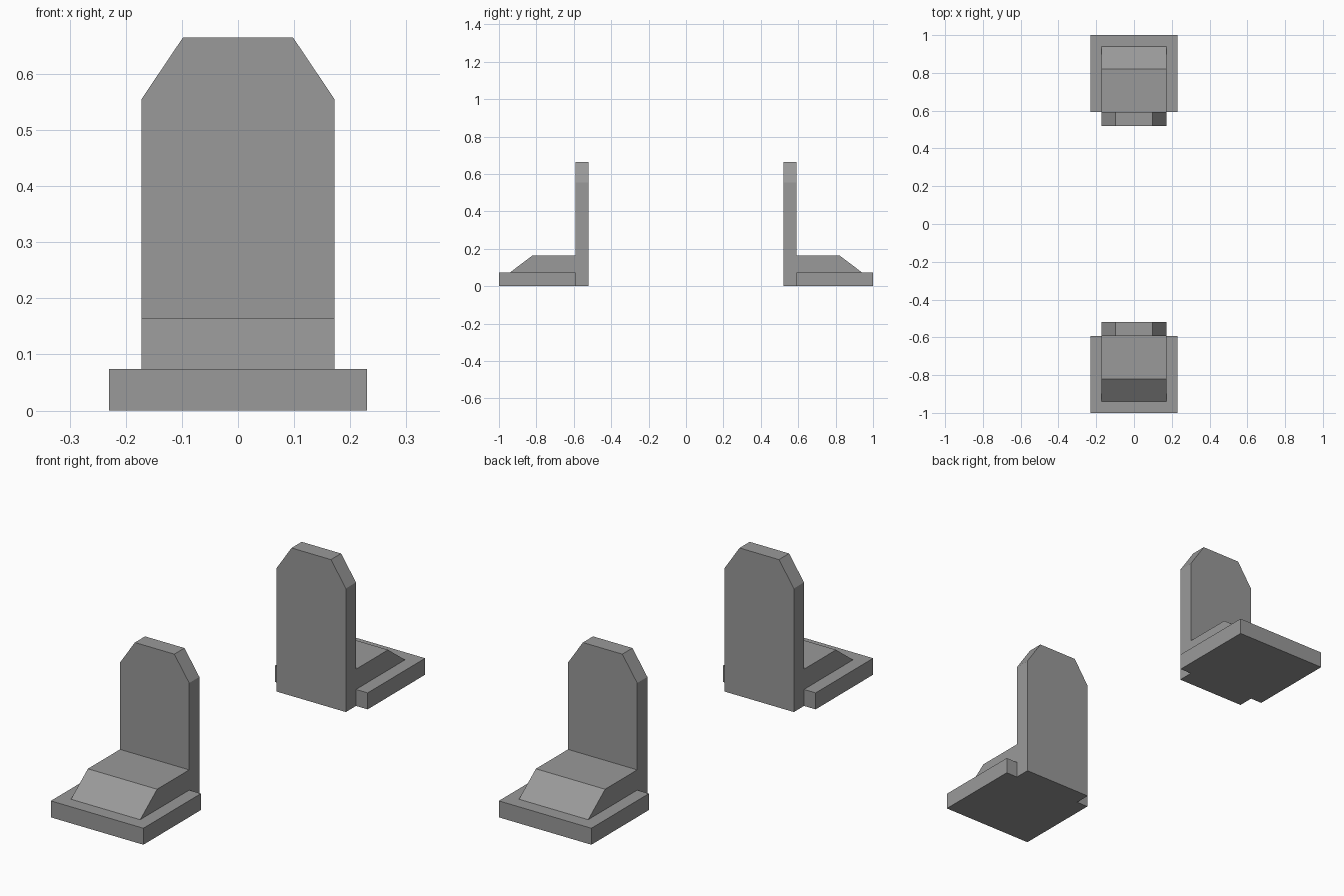
import bpy, bmesh
from mathutils import Vector

if "Cube" in bpy.data.objects:
    bpy.data.objects.remove(bpy.data.objects["Cube"])

# Dark grey finish shared by all parts
dark_grey = bpy.data.materials.new("dark_grey")
dark_grey.diffuse_color = (0.32, 0.32, 0.32, 1)
dark_grey.use_nodes = True
dark_grey.node_tree.nodes["Principled BSDF"].inputs["Base Color"].default_value = dark_grey.diffuse_color


def extrude_profile(name, profile, half_width, side, cuts=()):
    """Extrude a (y, z) profile along x; side mirrors it in y; cuts trim by planes."""
    bm = bmesh.new()
    verts = [bm.verts.new((-half_width, y * side, z)) for y, z in profile]
    face = bm.faces.new(verts)
    ext = bmesh.ops.extrude_face_region(bm, geom=[face])
    moved = [g for g in ext["geom"] if isinstance(g, bmesh.types.BMVert)]
    bmesh.ops.translate(bm, verts=moved, vec=(2 * half_width, 0, 0))
    for co, normal in cuts:
        bmesh.ops.bisect_plane(bm, geom=bm.verts[:] + bm.edges[:] + bm.faces[:],
                               plane_co=co, plane_no=normal, clear_outer=True)
        bmesh.ops.holes_fill(bm, edges=[e for e in bm.edges if e.is_boundary])
    bmesh.ops.recalc_face_normals(bm, faces=bm.faces[:])
    mesh = bpy.data.meshes.new(name)
    bm.to_mesh(mesh)
    bm.free()
    mesh.materials.append(dark_grey)
    obj = bpy.data.objects.new(name, mesh)
    bpy.context.collection.objects.link(obj)
    return obj


# Sloping planes that clip the two top corners of the upright
W = 0.172
corner_cuts = [(Vector((s * W, 0, 0.555)), Vector((s * 0.11, 0, 0.074))) for s in (-1, 1)]

# Flat base plate
base = [(0.592, 0), (1.0, 0), (1.0, 0.074), (0.592, 0.074)]

# Upright panel with sloped foot in one side profile
upright = [(0.52, 0), (0.592, 0), (0.592, 0.074), (0.94, 0.074),
           (0.82, 0.165), (0.592, 0.165), (0.592, 0.665), (0.52, 0.665)]

# Mirrored pair
for label, side in (("front", -1), ("back", 1)):
    extrude_profile(label + "_base_plate", base, 0.23, side)
    extrude_profile(label + "_upright_and_foot", upright, W, side, corner_cuts)
